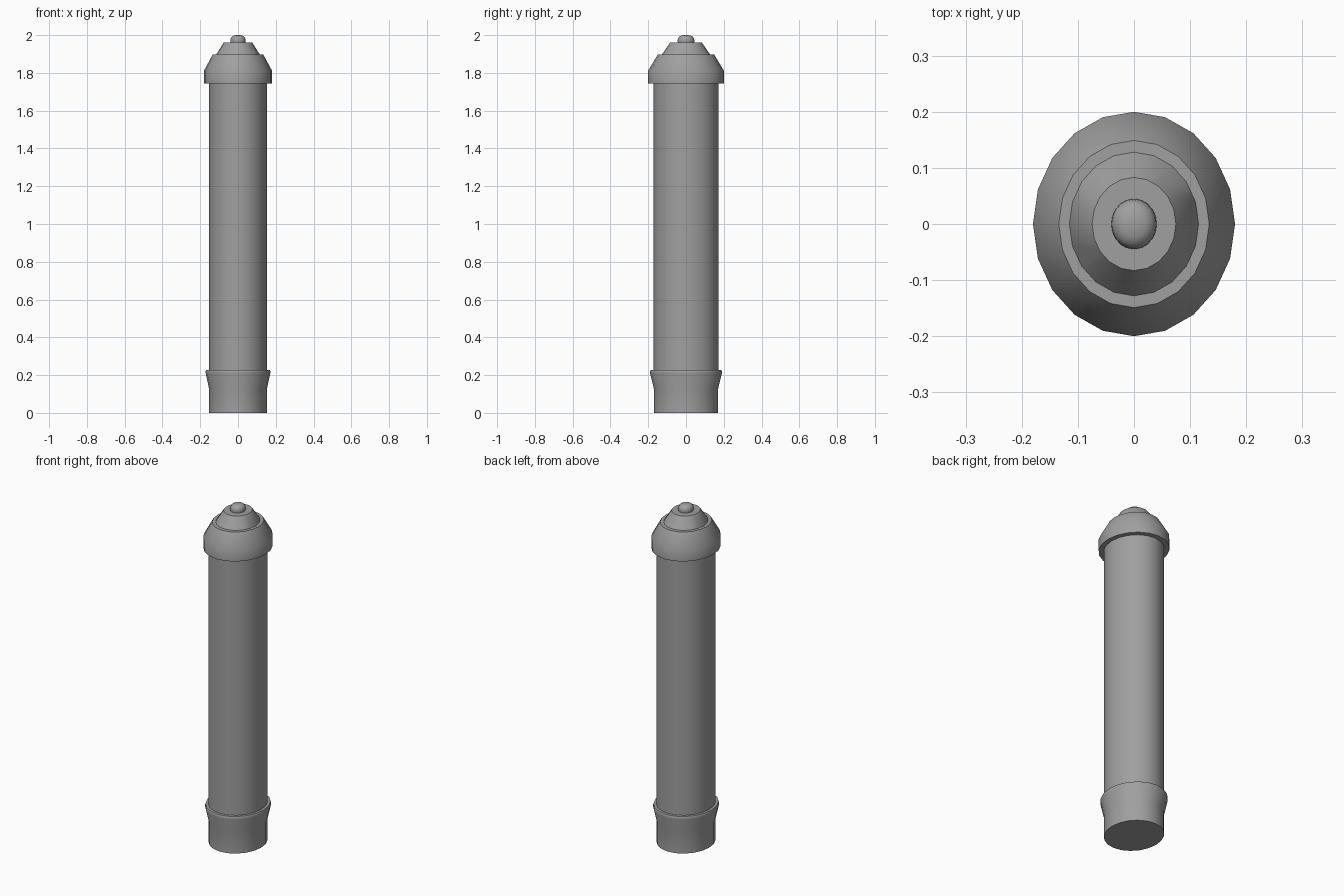
import bpy, bmesh, math

cube = bpy.data.objects.get("Cube")
if cube:
    bpy.data.objects.remove(cube, do_unlink=True)

GREY = (0.35, 0.35, 0.35, 1)
SQUASH = 0.9  # every part is an ellipse, narrower in x

metal = bpy.data.materials.new("grey metal")
metal.use_nodes = True
metal.diffuse_color = GREY
metal.node_tree.nodes["Principled BSDF"].inputs["Base Color"].default_value = GREY


def lathe(name, profile, sides=20):
    """Closed elliptical solid from (y radius, height) points, bottom to top."""
    bm = bmesh.new()
    rings = []
    for r, z in profile:
        angles = [math.tau * i / sides for i in range(sides)]
        rings.append([bm.verts.new((SQUASH * r * math.cos(a), r * math.sin(a), z))
                      for a in angles])
    for low, high in zip(rings, rings[1:]):
        for i in range(sides):
            j = (i + 1) % sides
            bm.faces.new((low[i], low[j], high[j], high[i]))
    bm.faces.new(rings[0][::-1])
    bm.faces.new(rings[-1])
    mesh = bpy.data.meshes.new(name)
    bm.to_mesh(mesh)
    bm.free()
    mesh.materials.append(metal)
    obj = bpy.data.objects.new(name, mesh)
    bpy.context.collection.objects.link(obj)
    bpy.ops.object.select_all(action="DESELECT")
    obj.select_set(True)
    bpy.context.view_layer.objects.active = obj
    bpy.ops.object.shade_smooth_by_angle(angle=math.radians(32))
    return obj


# Flared foot with a thin lip
lathe("base_collar", [(0.17, 0), (0.17, 0.127), (0.19, 0.21), (0.19, 0.22), (0.187, 0.227)])

# Long shaft
lathe("post", [(0.171, 0.2), (0.171, 1.76)])

# Stepped cap
lathe("cap", [(0.2, 1.745), (0.2, 1.812), (0.149, 1.897)])
lathe("cap_step", [(0.128, 1.89), (0.128, 1.897), (0.083, 1.962)])

# Rounded knob
lathe("knob", [(0.042, 1.955), (0.045, 1.97), (0.043, 1.982), (0.036, 1.992),
               (0.024, 1.998), (0.008, 2.0)])
